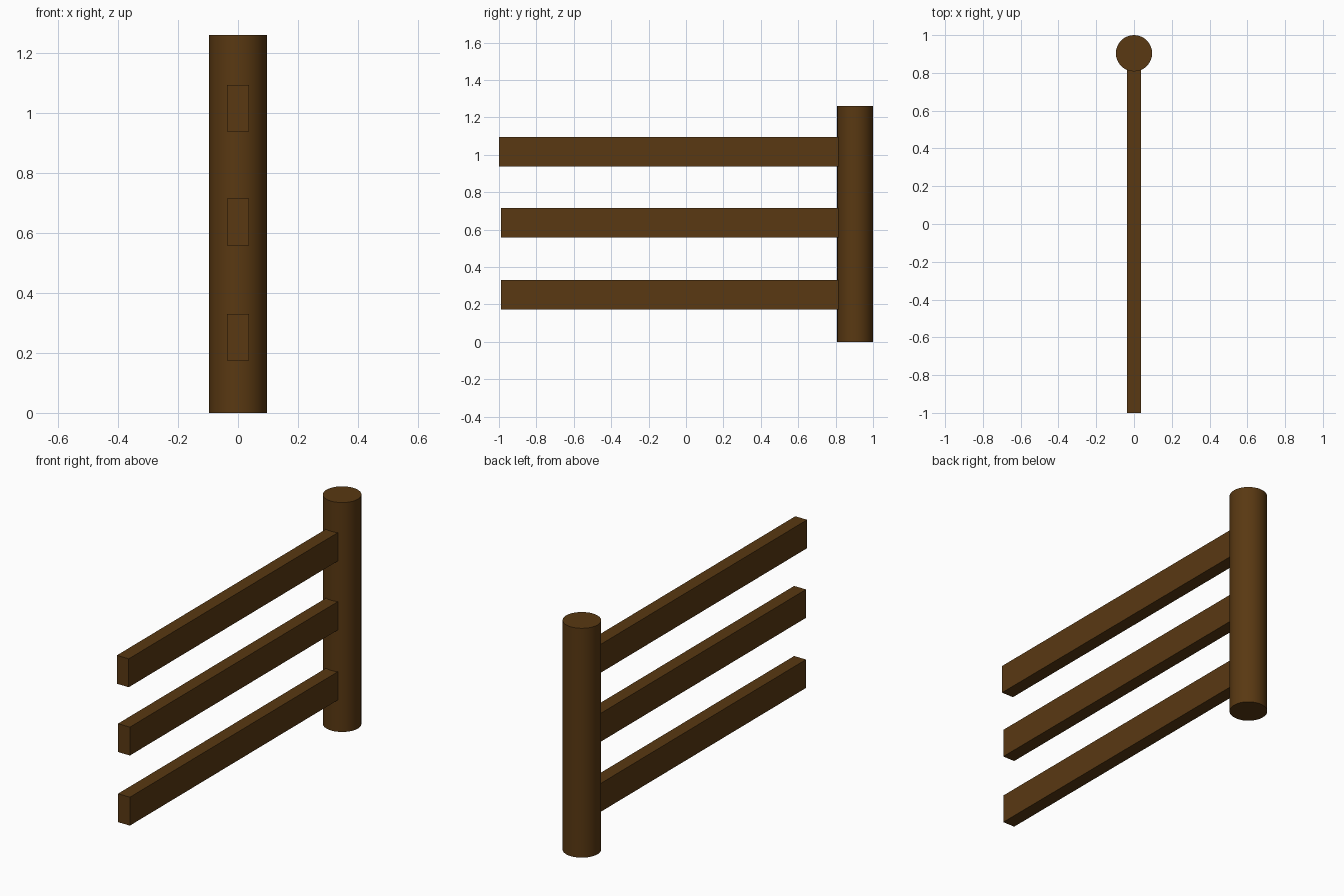
import bpy

cube = bpy.data.objects.get("Cube")
if cube:
    bpy.data.objects.remove(cube, do_unlink=True)

# Wood colour
COLOR = (0.1, 0.04, 0.006, 1)
wood = bpy.data.materials.new("dark_brown_wood")
wood.use_nodes = True
wood.diffuse_color = COLOR
wood.node_tree.nodes["Principled BSDF"].inputs["Base Color"].default_value = COLOR

POST_RADIUS = 0.096
POST_HEIGHT = 1.26
POST_Y = 1 - POST_RADIUS
RAIL_WIDTH = 0.072
RAIL_HEIGHT = 0.156


def add_rail(name, front_y, center_z):
    """Plank running from its free front end into the post."""
    bpy.ops.mesh.primitive_cube_add(size=1, location=(0, (front_y + POST_Y) / 2, center_z))
    rail = bpy.context.object
    rail.name = name
    rail.scale = (RAIL_WIDTH, POST_Y - front_y, RAIL_HEIGHT)
    bpy.ops.object.transform_apply(location=False, rotation=False, scale=True)
    rail.data.materials.append(wood)


# Round post
bpy.ops.mesh.primitive_cylinder_add(vertices=32, radius=POST_RADIUS, depth=POST_HEIGHT,
                                    location=(0, POST_Y, POST_HEIGHT / 2))
post = bpy.context.object
post.name = "post"
post.data.materials.append(wood)
bpy.ops.object.shade_smooth_by_angle()

# Three horizontal rails, the top one slightly longer
add_rail("bottom_rail", -0.99, 0.252)
add_rail("middle_rail", -0.99, 0.637)
add_rail("top_rail", -1.0, 1.016)
